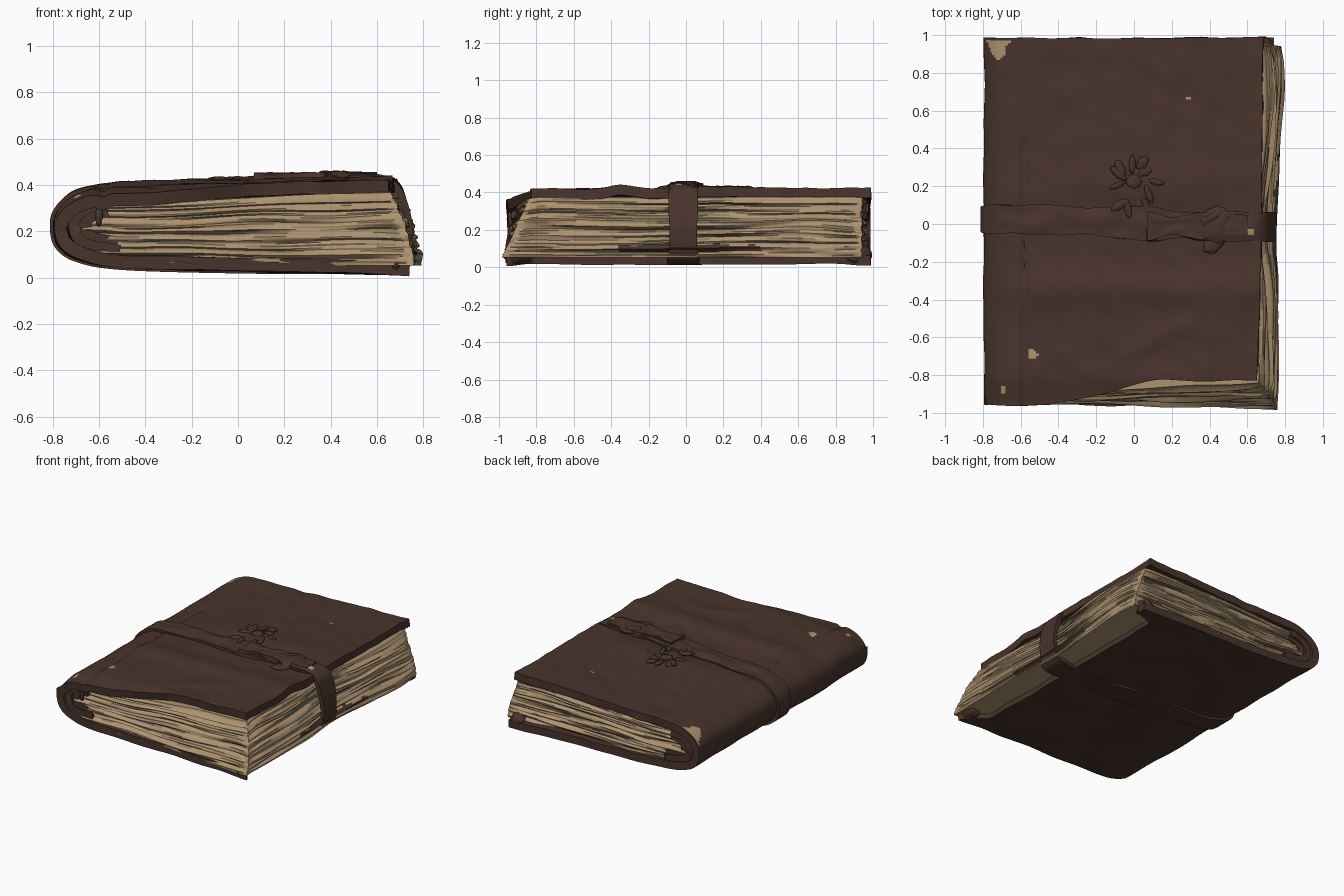
import bpy, bmesh, math, random
from mathutils import Vector, noise

random.seed(4)
cube = bpy.data.objects.get("Cube")
if cube:
    bpy.data.objects.remove(cube)


def material(name, rgb):
    m = bpy.data.materials.new(name)
    m.use_nodes = True
    m.diffuse_color = (*rgb, 1)
    bsdf = m.node_tree.nodes["Principled BSDF"]
    bsdf.inputs["Base Color"].default_value = (*rgb, 1)
    bsdf.inputs["Roughness"].default_value = 0.9
    return m


LEATHER = material("brown leather", (0.066, 0.034, 0.025))
PAPER = material("aged paper", (0.42, 0.29, 0.165))
STAIN = material("stained paper", (0.25, 0.185, 0.105))
SHADE = material("dark page gaps", (0.11, 0.085, 0.05))


def smooth(a, b, x):
    t = min(max((x - a) / (b - a), 0), 1)
    return t * t * (3 - 2 * t)


def bump(x, centre, width):
    return math.exp(-((x - centre) / width) ** 2)


def wobble(x, y, z=0.0):
    return noise.noise(Vector((x, y, z)))


def resample(points, n):
    """Smooth curve through the points, cut into n even steps."""
    pts = [Vector(p) for p in points]
    pts = [2 * pts[0] - pts[1]] + pts + [2 * pts[-1] - pts[-2]]
    dense = []
    for a, b, c, d in zip(pts, pts[1:], pts[2:], pts[3:]):
        for i in range(30):
            t = i / 30
            dense.append(0.5 * (2 * b + (c - a) * t + (2 * a - 5 * b + 4 * c - d) * t * t
                                + (3 * b - a - 3 * c + d) * t ** 3))
    dense.append(pts[-2])
    dist = [0]
    for p, q in zip(dense, dense[1:]):
        dist.append(dist[-1] + (q - p).length)
    out, j = [], 0
    for i in range(n + 1):
        want = dist[-1] * i / n
        while j < len(dist) - 2 and dist[j + 1] < want:
            j += 1
        f = (want - dist[j]) / max(dist[j + 1] - dist[j], 1e-9)
        out.append(dense[j].lerp(dense[j + 1], f))
    return out


def finish(name, bm, mats, thickness=0, angle=50):
    mesh = bpy.data.meshes.new(name)
    bm.to_mesh(mesh)
    bm.free()
    ob = bpy.data.objects.new(name, mesh)
    bpy.context.collection.objects.link(ob)
    for m in mats:
        mesh.materials.append(m)
    bpy.ops.object.select_all(action='DESELECT')
    ob.select_set(True)
    bpy.context.view_layer.objects.active = ob
    if thickness:
        mod = ob.modifiers.new("thickness", 'SOLIDIFY')
        mod.thickness, mod.offset = thickness, -1
        bpy.ops.object.modifier_apply(modifier=mod.name)
    bpy.ops.object.shade_smooth_by_angle(angle=math.radians(angle))


def sheet(name, profile, rows, place, thickness, mats, paint=None):
    """Sweep an xz profile along y; place(p, v) gives each final point."""
    bm = bmesh.new()
    grid = [[bm.verts.new(place(p, j / rows)) for j in range(rows + 1)] for p in profile]
    for a, b in zip(grid, grid[1:]):
        for j in range(rows):
            f = bm.faces.new((a[j], a[j + 1], b[j + 1], b[j]))
            if paint:
                f.material_index = paint(f.calc_center_median())
    finish(name, bm, mats, thickness)


# Wrapped cover: top board, rounded spine and bottom board
COVER = [(0.67, 0.422), (0.2, 0.41), (-0.3, 0.396), (-0.58, 0.385), (-0.7, 0.355), (-0.775, 0.295),
         (-0.795, 0.22), (-0.77, 0.14), (-0.69, 0.085), (-0.5, 0.048), (0, 0.033), (0.5, 0.025), (0.74, 0.02)]


def cover_point(p, v):
    x, z = p
    front, back = -0.958, 0.985
    top = z > 0.22
    if top:
        front += 0.13 * smooth(-0.5, 0.2, x)
    y = front + (back - front) * v
    if x > 0:
        if top:
            x *= 1 + 0.025 * y
        else:
            x *= 1 - 0.22 * smooth(-0.95, -0.8, y) * smooth(0.93, 0.84, y)
    y += 0.012 * wobble(x * 4, round(v) * 9) * abs(2 * v - 1)
    x += 0.012 * wobble(y * 4, z * 3, 5)
    z += 0.008 * wobble(x * 3, y * 3, z)
    if top:
        flat = smooth(-0.75, -0.5, x)
        z += flat * (0.022 * bump(y, -0.35, 0.1) + 0.02 * bump(y, 0.2, 0.11) * bump(x, 0.1, 0.5))
        z += 0.006 * flat * wobble(x * 9 + y * 5, y * 8)
        z += 0.008 * flat * bump(y + 0.62 - 0.5 * (x - 0.1), 0, 0.05) * bump(x, 0.1, 0.25)
        z -= 0.015 * bump(x, -0.58, 0.018) * smooth(0.5, 0.4, y)
        z -= 0.025 * smooth(-0.8, -0.96, y)
    else:
        z -= 0.008 * smooth(0.8, 0.95, abs(y)) * smooth(0.4, 0.7, x) + 0.004
    return Vector((x, y, max(z, 0.004)))


def worn(c):
    if c.z < 0.25:
        return 0
    ragged = 0.04 * wobble(c.x * 25, c.y * 25)
    if 0.85 + 1.7 * abs(c.x + 0.72) + ragged < c.y < 0.972:
        return 1
    spots = ((-0.54, -0.69, 0.027), (-0.69, -0.88, 0.016), (0.29, 0.67, 0.011))
    return int(any(math.hypot(c.x - x, c.y - y) < r + 0.2 * ragged for x, y, r in spots))


sheet("cover", resample(COVER, 230), 150, cover_point, 0.055, (LEATHER, PAPER), worn)

# Folded lining layers tucked inside the spine
for i, depth in enumerate((0.05, 0.09)):
    path = []
    for x, z in COVER[3:10]:
        s = 1 - depth / 0.2
        path.append((-0.55 + (x + 0.55) * s, 0.22 + (z - 0.22) * s))

    def lining_point(p, v, inset=0.004 + 0.012 * i):
        y = -0.95 + inset + (1.93 - 2 * inset) * v
        return Vector((p.x + 0.008 * wobble(y * 5, p.y * 8), y + 0.008 * wobble(p.x * 9, p.y * 9), p.y))
    sheet(f"spine_lining_{i + 1}", resample(path, 36), 30, lining_point, 0.05, (LEATHER,))

# Page block: stacked uneven layers of paper
LAYERS = 40
EDGES = ((0, 110), (1, 150), (2, 110), (3, 16))
shift = [random.uniform(-0.011, 0.009) for _ in range(LAYERS + 1)]


def page_ring(k):
    t = k / LAYERS
    left = -0.60 - 0.09 * math.sqrt(max(0, 1 - (2 * t - 1) ** 2))
    right = 0.78 - 0.10 * t ** 1.5
    corners = [Vector((left, -0.94 + 0.03 * t)), Vector((right - 0.02, -0.985 + 0.145 * t)),
               Vector((right, 0.94)), Vector((left, 0.955))]
    ring = []
    for side, steps in EDGES:
        a, b = corners[side], corners[(side + 1) % 4]
        out = Vector(((b - a).y, -(b - a).x)).normalized()
        for i in range(steps):
            f = i / steps
            p = a.lerp(b, f)
            off = shift[k] + 0.024 * wobble(p.x * 2.2 + side * 7, p.y * 2.2, k * 0.4)
            if side == 1:
                off += 0.018 * bump(p.y, 0.75, 0.2) - 0.03 * bump(p.y, 0, 0.3)
            fade = smooth(0, 0.04, f) * smooth(1, 0.96, f)
            p += out * off * (0.3 + 0.7 * fade)
            low = 0.052 + 0.02 * smooth(0.3, -0.6, p.x)
            high = 0.338 + 0.038 * smooth(-0.6, 0.6, p.x) - 0.025 * smooth(-0.75, -0.97, p.y)
            wave = 0.02 * wobble(p.x * 2.5, p.y * 2.5, t * 2) * math.sin(math.pi * t)
            ring.append((Vector((p.x, p.y, low + (high - low) * t + wave)), off))
    return ring


bm = bmesh.new()
rings = []
for k in range(LAYERS + 1):
    rings.append([(bm.verts.new(p), off) for p, off in page_ring(k)])
count = len(rings[0])
for k in range(LAYERS):
    for i in range(count):
        j = (i + 1) % count
        f = bm.faces.new((rings[k][i][0], rings[k][j][0], rings[k + 1][j][0], rings[k + 1][i][0]))
        c = f.calc_center_median()
        streak = wobble(c.x * 2.5 + 3, c.y * 2.5, k * 0.9) - 14 * rings[k][i][1]
        f.material_index = 2 if streak > 0.5 else 1 if streak > 0.28 else 0
        # leather flap stuck low on the fore edge
        if c.x > 0.68 and -0.36 < c.y < 0.4 and 0.085 < c.z < 0.12 + 0.02 * wobble(c.y * 9, 2):
            f.material_index = 3
bm.faces.new([v for v, _ in reversed(rings[0])])
bm.faces.new([v for v, _ in rings[-1]])
finish("pages", bm, (PAPER, STAIN, SHADE, LEATHER))

# Strap around the middle
STRAP = [(0.2, 0.432), (-0.25, 0.414), (-0.58, 0.402), (-0.72, 0.366), (-0.795, 0.295), (-0.812, 0.22),
         (-0.79, 0.13), (-0.7, 0.068), (-0.5, 0.033), (0, 0.018), (0.5, 0.015), (0.66, 0.02),
         (0.735, 0.06), (0.755, 0.2), (0.73, 0.33), (0.68, 0.418), (0.58, 0.442), (0.2, 0.432)]


def strap_point(p, v):
    y = 0.005 - 0.02 * math.sin(p.x * 2.2) + (v - 0.5) * (0.155 + 0.05 * wobble(p.x * 5, p.y * 3))
    top = smooth(0.34, 0.38, p.y)
    z = p.y + top * (0.014 * wobble(p.x * 7, y * 12) + 0.006 * math.sin(v * math.pi))
    return Vector((p.x, y, max(z, 0.002)))


def strap_wear(c):
    return int(abs(c.x - 0.62) < 0.012 and abs(c.y + 0.045) < 0.016 and c.z > 0.3)


sheet("strap", resample(STRAP, 200), 14, strap_point, 0.03, (LEATHER, PAPER), strap_wear)


# Loose strap end folded over on top
def fold_point(p, v):
    z = p.y + 0.010 * wobble(p.x * 11, v * 3)
    return Vector((p.x, -0.01 + (v - 0.5) * (0.12 + 0.06 * wobble(p.x * 7, 1)), z))


sheet("strap_fold", resample([(0.6, 0.45), (0.4, 0.452), (0.07, 0.45)], 40), 10, fold_point, 0.03, (LEATHER,))


def lump(name, centre, size, turn=0.0):
    """Soft wrinkled bump of leather."""
    bm = bmesh.new()
    bmesh.ops.create_icosphere(bm, subdivisions=3, radius=1)
    for v in bm.verts:
        c = v.co * (1 + 0.3 * noise.noise(v.co * 1.7 + Vector(centre) * 9))
        x, y = c.x * size[0], c.y * size[1]
        v.co = Vector((centre[0] + x * math.cos(turn) - y * math.sin(turn),
                       centre[1] + x * math.sin(turn) + y * math.cos(turn), centre[2] + c.z * size[2]))
    finish(name, bm, (LEATHER,))


# Knot and its short tail
lump("knot", (0.43, -0.005, 0.44), (0.095, 0.09, 0.02), 0.3)
lump("knot_loop", (0.40, 0.03, 0.45), (0.07, 0.022, 0.012), 0.5)
lump("knot_tail", (0.42, -0.11, 0.422), (0.06, 0.04, 0.014), 0.6)

# Curled corners of the bottom board and a torn flap beside the spine
lump("front_corner_curl", (0.685, -0.9, 0.058), (0.055, 0.075, 0.042))
lump("back_corner_curl", (0.685, 0.925, 0.068), (0.06, 0.065, 0.052))
lump("spine_flap", (-0.6, -0.938, 0.27), (0.015, 0.014, 0.05))

# Embossed wrinkled flower on the top board
for i in range(11):
    a = i * math.tau / 11 + random.uniform(-0.2, 0.2)
    r = random.uniform(0.075, 0.15)
    size = (random.uniform(0.035, 0.055), random.uniform(0.014, 0.024), 0.012)
    lump(f"flower_petal_{i + 1}", (r * math.cos(a), 0.225 + r * math.sin(a), 0.424), size,
         a + random.uniform(-0.5, 0.5))
lump("flower_centre", (0, 0.225, 0.426), (0.04, 0.035, 0.012))
